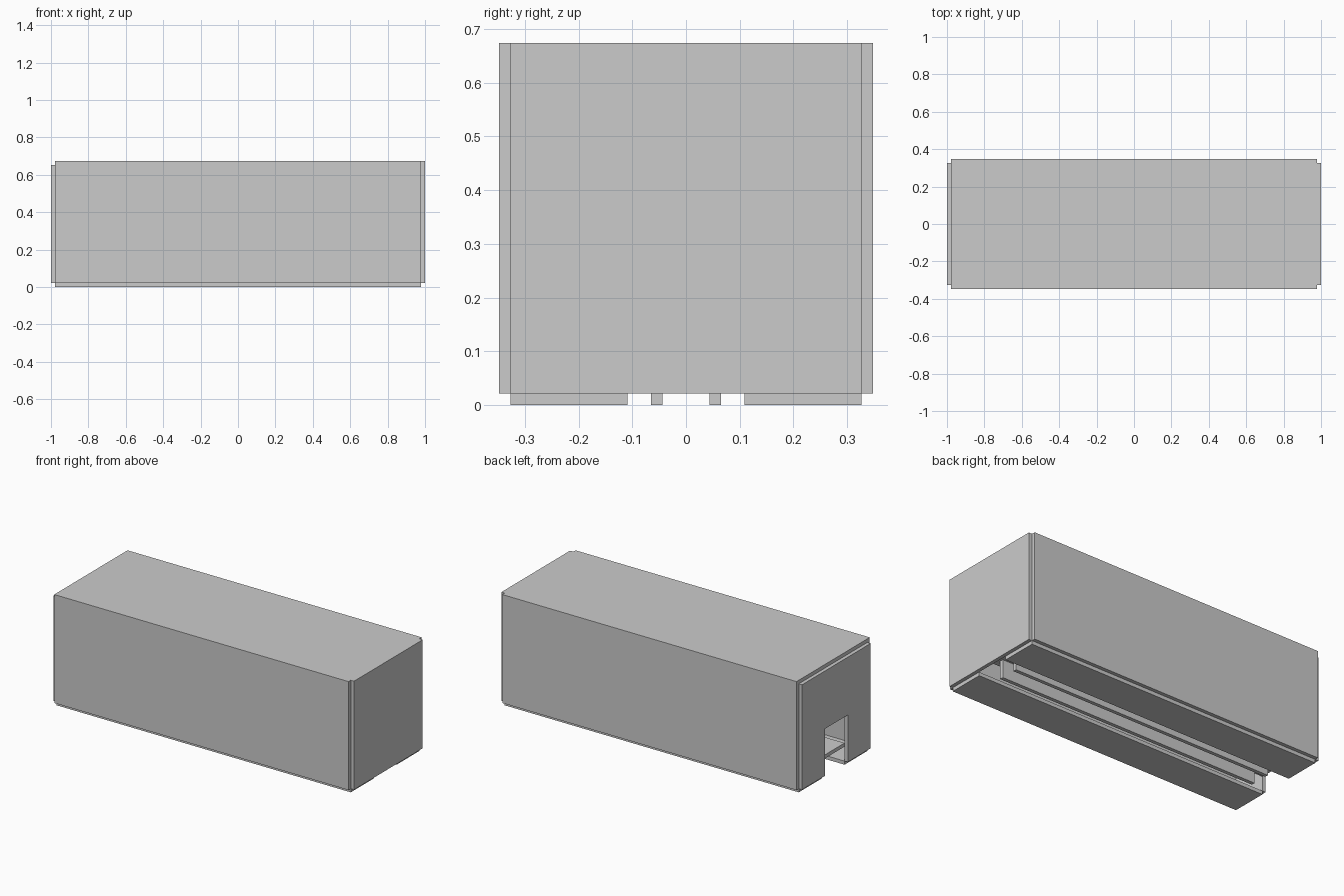
import bpy, bmesh

if "Cube" in bpy.data.objects:
    bpy.data.objects.remove(bpy.data.objects["Cube"])

U = 1 / 46  # panel thickness; the whole model sits on this grid


def prism(name, outline, x0, x1):
    """Extrude a (y, z) outline along x; all values in panel thicknesses."""
    bm = bmesh.new()
    face = bm.faces.new([bm.verts.new((x0 * U, y * U, z * U)) for y, z in outline])
    ext = bmesh.ops.extrude_face_region(bm, geom=[face])
    verts = [g for g in ext["geom"] if isinstance(g, bmesh.types.BMVert)]
    bmesh.ops.translate(bm, verts=verts, vec=((x1 - x0) * U, 0, 0))
    bmesh.ops.recalc_face_normals(bm, faces=bm.faces)
    mesh = bpy.data.meshes.new(name)
    bm.to_mesh(mesh)
    bm.free()
    obj = bpy.data.objects.new(name, mesh)
    bpy.context.collection.objects.link(obj)
    return obj


def panel(name, x0, x1, y0, y1, z0, z1):
    return prism(name, [(y0, z0), (y1, z0), (y1, z1), (y0, z1)], x0, x1)


# Roof and closed right end
panel("top_panel", -45, 45, -16, 16, 30, 31)
panel("right_end_panel", 45, 46, -15, 15, 1, 31)

# Left end with a doorway open at the bottom
prism("left_end_panel",
      [(-15, 1), (-5, 1), (-5, 14), (5, 14), (5, 1), (15, 1), (15, 30), (-15, 30)],
      -46, -45)

# Long walls, floor halves and inner rails, mirrored front to back
for side, s in (("front", -1), ("back", 1)):
    for name, x, y0, y1, z0, z1 in (("wall", 45, 15, 16, 1, 30),
                                    ("floor_panel", 45, 5, 15, 0, 1),
                                    ("rail", 40, 2, 3, 0, 5)):
        ya, yb = sorted((s * y0, s * y1))
        panel(f"{side}_{name}", -x, x, ya, yb, z0, z1)

# Shelf carried by the rails, seen through the doorway
panel("inner_shelf", -45, 45, -5, 5, 5, 6)
